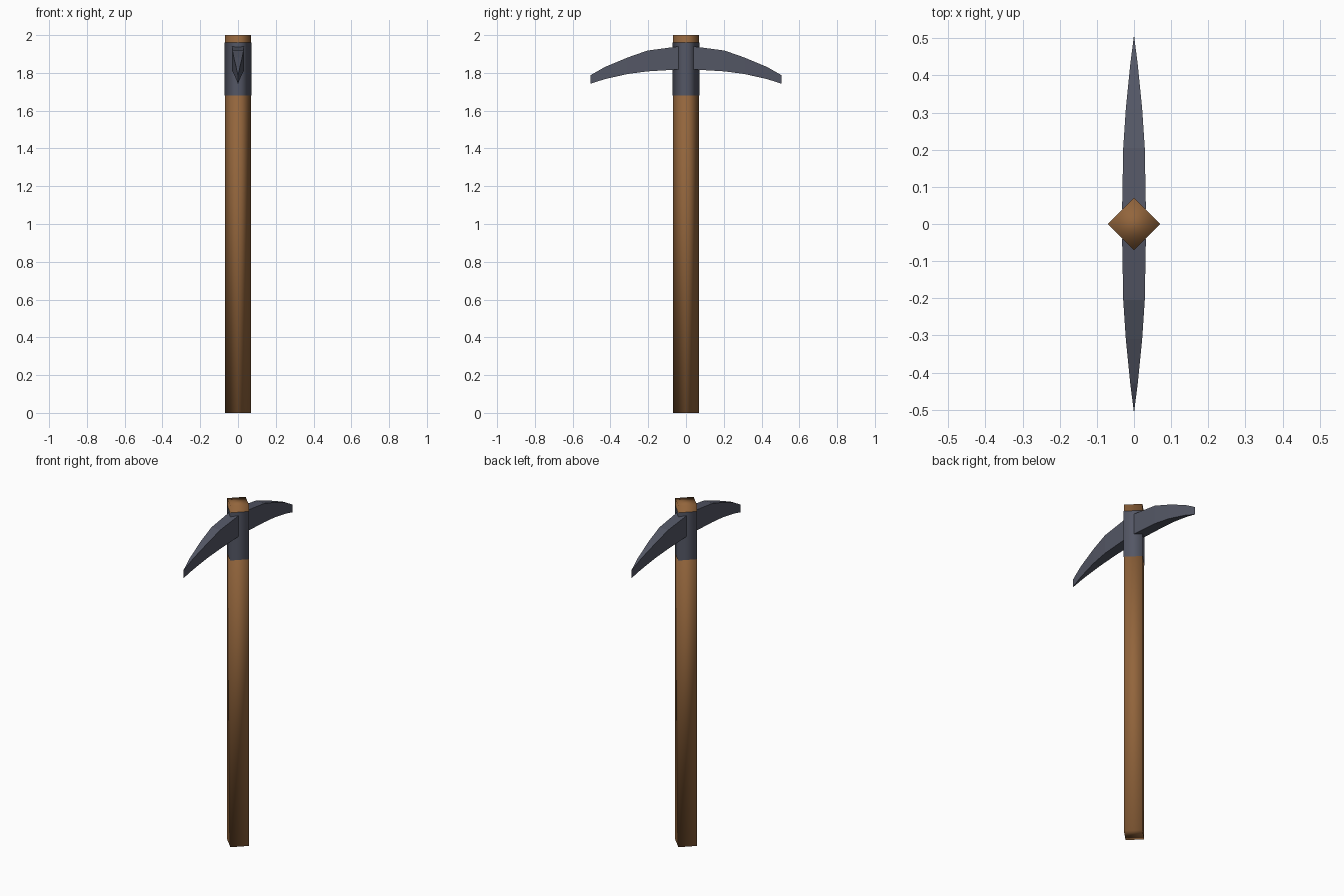
import bpy

if "Cube" in bpy.data.objects:
    bpy.data.objects.remove(bpy.data.objects["Cube"])


def material(name, rgb):
    m = bpy.data.materials.new(name)
    m.diffuse_color = (*rgb, 1)
    m.use_nodes = True
    m.node_tree.nodes["Principled BSDF"].inputs["Base Color"].default_value = m.diffuse_color
    return m


wood = material("brown wood", (0.29, 0.13, 0.045))
iron = material("grey iron", (0.088, 0.095, 0.13))


def add_mesh(name, verts, faces, mat, smooth=False):
    me = bpy.data.meshes.new(name)
    me.from_pydata(verts, [], faces)
    me.materials.append(mat)
    me.polygons.foreach_set("use_smooth", [smooth] * len(me.polygons))
    ob = bpy.data.objects.new(name, me)
    bpy.context.collection.objects.link(ob)
    return ob


def loft(name, rings, mat, caps=True, smooth=False):
    """Join four-cornered rings into a tube, optionally capped."""
    verts = [v for r in rings for v in r]
    n = len(rings)
    faces = [(4 * i + j, 4 * i + (j + 1) % 4, 4 * i + 4 + (j + 1) % 4, 4 * i + 4 + j)
             for i in range(n - 1) for j in range(4)]
    if caps:
        faces += [(3, 2, 1, 0), tuple(range(4 * n - 4, 4 * n))]
    return add_mesh(name, verts, faces, mat, smooth)


def diamond(r, z):
    return [(r, 0, z), (0, r, z), (-r, 0, z), (0, -r, z)]


# Handle: four-sided smooth-shaded shaft
loft("handle", [diamond(0.07, 0), diamond(0.07, 2)], wood, smooth=True)

# Collar: thin iron sleeve around the shaft
loft("collar", [diamond(0.0712, 1.68), diamond(0.0712, 1.96)], iron, caps=False, smooth=True)

# Blades: curved bars narrowing to a vertical edge (y, half width, bottom z, top z)
stations = [(0.04, 0.032, 1.818, 1.94), (0.205, 0.029, 1.808, 1.918),
            (0.31, 0.022, 1.794, 1.881), (0.43, 0.010, 1.767, 1.831),
            (0.505, 0.0005, 1.743, 1.788)]
for name, s in (("back_blade", 1), ("front_blade", -1)):
    # Corner order turns with the side so the faces point outwards
    rings = [[(-s * w, s * y, lo), (-s * w, s * y, hi), (s * w, s * y, hi), (s * w, s * y, lo)]
             for y, w, lo, hi in stations]
    rings = [r[::-1] for r in rings]
    ob = loft(name, rings, iron)
    import bmesh
    bm = bmesh.new()
    bm.from_mesh(ob.data)
    bmesh.ops.recalc_face_normals(bm, faces=bm.faces)
    bm.to_mesh(ob.data)
    bm.free()
